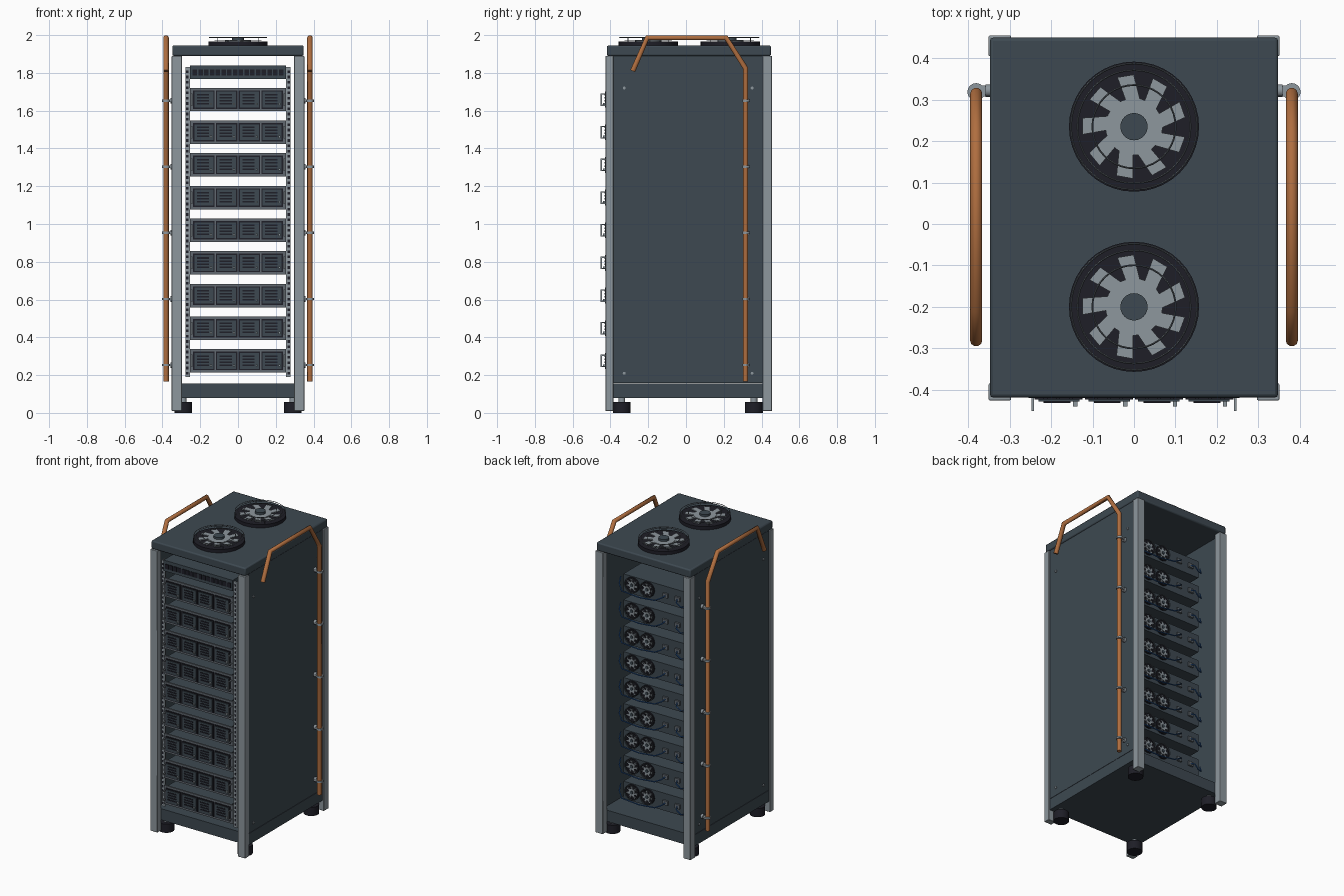
import bpy, bmesh, math
from mathutils import Matrix, Vector

if "Cube" in bpy.data.objects:
    bpy.data.objects.remove(bpy.data.objects["Cube"])


def material(name, r, g, b):
    m = bpy.data.materials.new(name)
    m.use_nodes = True
    m.diffuse_color = (r, g, b, 1)
    m.node_tree.nodes["Principled BSDF"].inputs["Base Color"].default_value = (r, g, b, 1)
    return m


SLATE = material("slate paint", .047, .066, .082)
STEEL = material("light steel", .27, .31, .34)
TRIM = material("grey trim", .12, .14, .16)
BLACK = material("black plastic", .013, .013, .02)
COPPER = material("copper", .43, .155, .05)
BLUE = material("blue cable", .02, .09, .28)


class Part:
    """Collects simple solids into one object of one colour."""

    def __init__(self, name, mat):
        self.name, self.mat, self.bm = name, mat, bmesh.new()

    def box(self, x0, x1, y0, y1, z0, z1):
        mat = Matrix.Translation(((x0 + x1) / 2, (y0 + y1) / 2, (z0 + z1) / 2))
        mat = mat @ Matrix.Diagonal((abs(x1 - x0), abs(y1 - y0), abs(z1 - z0), 1))
        bmesh.ops.create_cube(self.bm, size=1, matrix=mat)

    def rod(self, frame, r, z0, z1, sides=24):
        mat = frame @ Matrix.Translation((0, 0, (z0 + z1) / 2))
        bmesh.ops.create_cone(self.bm, cap_ends=True, segments=sides, radius1=r,
                              radius2=r, depth=z1 - z0, matrix=mat)

    def ring(self, frame, r, wire, z, sides=40):
        loops = []
        for i in range(sides):
            a = math.tau * i / sides
            loop = []
            for k in range(4):
                b = math.tau * k / 4
                q = r + wire * math.cos(b)
                loop.append(self.bm.verts.new(frame @ Vector(
                    (q * math.cos(a), q * math.sin(a), z + wire * math.sin(b)))))
            loops.append(loop)
        for i in range(sides):
            p, n = loops[i], loops[(i + 1) % sides]
            for k in range(4):
                j = (k + 1) % 4
                self.bm.faces.new((p[k], n[k], n[j], p[j]))

    def blade(self, frame, angle, r0, r1, z, thick):
        corners = [(r0, -.25), (r0, .28), (r1, .3), (r1, -.02)]
        low, high = [[self.bm.verts.new(frame @ Vector(
            (r * math.cos(angle + a), r * math.sin(angle + a), h)))
            for r, a in corners] for h in (z, z + thick)]
        self.bm.faces.new(low[::-1])
        self.bm.faces.new(high)
        for k in range(4):
            j = (k + 1) % 4
            self.bm.faces.new((low[k], low[j], high[j], high[k]))

    def done(self, bevel=0):
        mesh = bpy.data.meshes.new(self.name)
        self.bm.to_mesh(mesh)
        self.bm.free()
        mesh.materials.append(self.mat)
        ob = bpy.data.objects.new(self.name, mesh)
        bpy.context.collection.objects.link(ob)
        if bevel:
            mod = ob.modifiers.new("soft edges", "BEVEL")
            mod.width, mod.segments = bevel, 2


def tube(name, points, r, mat):
    curve = bpy.data.curves.new(name, "CURVE")
    curve.dimensions = "3D"
    curve.bevel_depth, curve.bevel_resolution, curve.use_fill_caps = r, 3, True
    line = curve.splines.new("POLY")
    line.points.add(len(points) - 1)
    for p, co in zip(line.points, points):
        p.co = (*co, 1)
    curve.materials.append(mat)
    bpy.context.collection.objects.link(bpy.data.objects.new(name, curve))


def at(x, y, z):
    return Matrix.Translation((x, y, z))


TO_BACK = Matrix.Rotation(-math.pi / 2, 4, "X")    # local z points to +y
TO_SIDE = Matrix.Rotation(math.pi / 2, 4, "Y")     # local z points to +x
SIDES = (-1, 1)

# Cabinet shell
roof = Part("roof", SLATE)
roof.box(-.348, .348, -.419, .45, 1.89, 1.945)
roof.done(.008)
base = Part("base_tray", SLATE)
base.box(-.342, .342, -.385, .41, .08, .155)
base.done()
panels, posts = Part("side_panels", SLATE), Part("corner_posts", STEEL)
feet, stems = Part("feet", BLACK), Part("foot_stems", STEEL)
bolts = Part("panel_bolts", STEEL)
for s in SIDES:
    panels.box(s * .328, s * .342, -.387, .407, .157, 1.89)
    for y0, y1, foot in ((-.426, -.385, -.34), (.405, .455, .36)):
        posts.box(s * .297, s * .351, y0, y1, .01, 1.89)
        feet.rod(at(s * .29, foot, 0), .047, 0, .058)
        stems.rod(at(s * .29, foot, 0), .018, .055, .085, 12)
    for y in (-.327, .35):
        for z in (.21, 1.72):
            bolts.rod(at(s * .343, y, z) @ TO_SIDE, .008, -.005, .005, 10)
for p in (panels, feet, stems, bolts):
    p.done()
posts.done(.003)

# Mounting rails with square holes
rails, holes = Part("mounting_rails", STEEL), Part("rail_holes", BLACK)
for s in SIDES:
    rails.box(s * .254, s * .278, -.41, -.4, .19, 1.83)
    rails.box(s * .274, s * .278, -.4, -.37, .19, 1.83)
    for i in range(58):
        z = .21 + i * .028
        holes.box(s * .263, s * .274, -.412, -.409, z - .007, z + .007)
rails.done()
holes.done()

# Fans share one builder, scaled by radius
housing, blades = Part("fan_housings", BLACK), Part("fan_blades", STEEL)
guards, caps = Part("fan_guards", TRIM), Part("fan_caps", SLATE)


def fan(frame, size, count, lift):
    f = frame
    housing.rod(f, size, 0, .022 * lift, 40)
    blades.rod(f, size * .44, .02 * lift, .03 * lift, 28)
    for i in range(count):
        blades.blade(f, math.tau * i / count + .2, size * .42, size * .8, .023 * lift, .004 * lift)
    for r in (.97, .87, .64):
        guards.ring(f, size * r, .0022 * max(lift, .6), .043 * lift)
    for i in range(4):
        a = math.tau * i / 4 + math.pi / 4
        post = f @ at(size * .96 * math.cos(a), size * .96 * math.sin(a), 0)
        guards.rod(post, .002, 0, .043 * lift, 6)
    caps.rod(f, size * .21, .02 * lift, .044 * lift, 24)


for y in (.235, -.2):
    fan(at(0, y, 1.945), .157, 9, 1)

# Server stack
chassis, faces = Part("server_chassis", SLATE), Part("server_frames", TRIM)
bays, covers = Part("drive_bays", BLACK), Part("drive_covers", SLATE)
vents, latches = Part("drive_vents", BLACK), Part("drive_latches", STEEL)
handles, ports = Part("server_handles", STEEL), Part("rear_ports", TRIM)
for i in range(9):
    z = .275 + i * .173
    chassis.box(-.235, .235, -.41, .325, z - .058, z + .058)
    faces.box(-.255, .255, -.419, -.408, z - .062, z + .062)
    for x in (-.181, -.06, .06, .181):
        bays.box(x - .057, x + .057, -.424, -.418, z - .049, z + .049)
        covers.box(x - .05, x + .05, -.429, -.423, z - .042, z + .042)
        for k in range(4):
            h = z - .022 + k * .016
            vents.box(x - .037, x + .028, -.432, -.428, h - .004, h + .004)
        latches.box(x + .034, x + .044, -.44, -.428, z - .03, z - .018)
    for s in SIDES:
        handles.box(s * .242, s * .248, -.452, -.446, z - .033, z + .033)
        for h in (-.03, .03):
            handles.box(s * .242, s * .248, -.448, -.418, z + h - .003, z + h + .003)
    for x in (.165, .053):
        fan(at(x, .325, z + .005) @ TO_BACK, .05, 7, .4)
    for x in (-.08, -.17):
        ports.box(x - .018, x + .018, .32, .337, z - .014, z + .014)
    # Drooping cables from the ports
    tube("network_cable", [(-.08, .335, z), (-.07, .36, z - .01), (-.02, .36, z - .038),
                           (.1, .355, z - .052), (.23, .35, z - .045), (.262, .33, z - .01),
                           (.265, .31, z + .03)], .004, BLUE)
    tube("power_cable", [(-.17, .335, z), (-.18, .36, z - .01), (-.21, .355, z - .035),
                         (-.245, .34, z - .03), (-.26, .31, z + .02)], .004, BLUE)

# Patch panel at the top of the stack
patch = Part("patch_panel", SLATE)
patch.box(-.255, .255, -.42, -.28, 1.768, 1.84)
patch.done()
sockets = Part("patch_sockets", BLACK)
for i in range(16):
    x = (i - 7.5) * .0305
    sockets.box(x - .012, x + .012, -.424, -.418, 1.787, 1.818)
sockets.done()
for p in (housing, blades, guards, caps, chassis, faces, bays, covers, vents,
          latches, handles, ports):
    p.done()

# Copper coolant pipes with clamps
clamps = Part("pipe_clamps", STEEL)
for s in SIDES:
    x = s * .381
    tube("coolant_pipe", [(x, .315, .165), (x, .315, 1.825), (x, .212, 1.986),
                          (x, -.205, 1.986), (x, -.282, 1.81)], .0145, COPPER)
    for i in range(5):
        z = .253 + i * .35
        clamps.rod(at(x, .319, z), .021, -.006, .006)
        clamps.box(s * .34, x, .308, .334, z - .006, z + .006)
        clamps.rod(at(s * .35, .322, z) @ TO_SIDE, .015, -.008, .008, 12)
clamps.done()

# Smooth round parts, keep hard edges
bpy.ops.object.select_all(action="DESELECT")
for ob in bpy.context.collection.objects:
    if ob.type == "MESH":
        ob.select_set(True)
        bpy.context.view_layer.objects.active = ob
bpy.ops.object.shade_smooth_by_angle(angle=math.radians(35))
